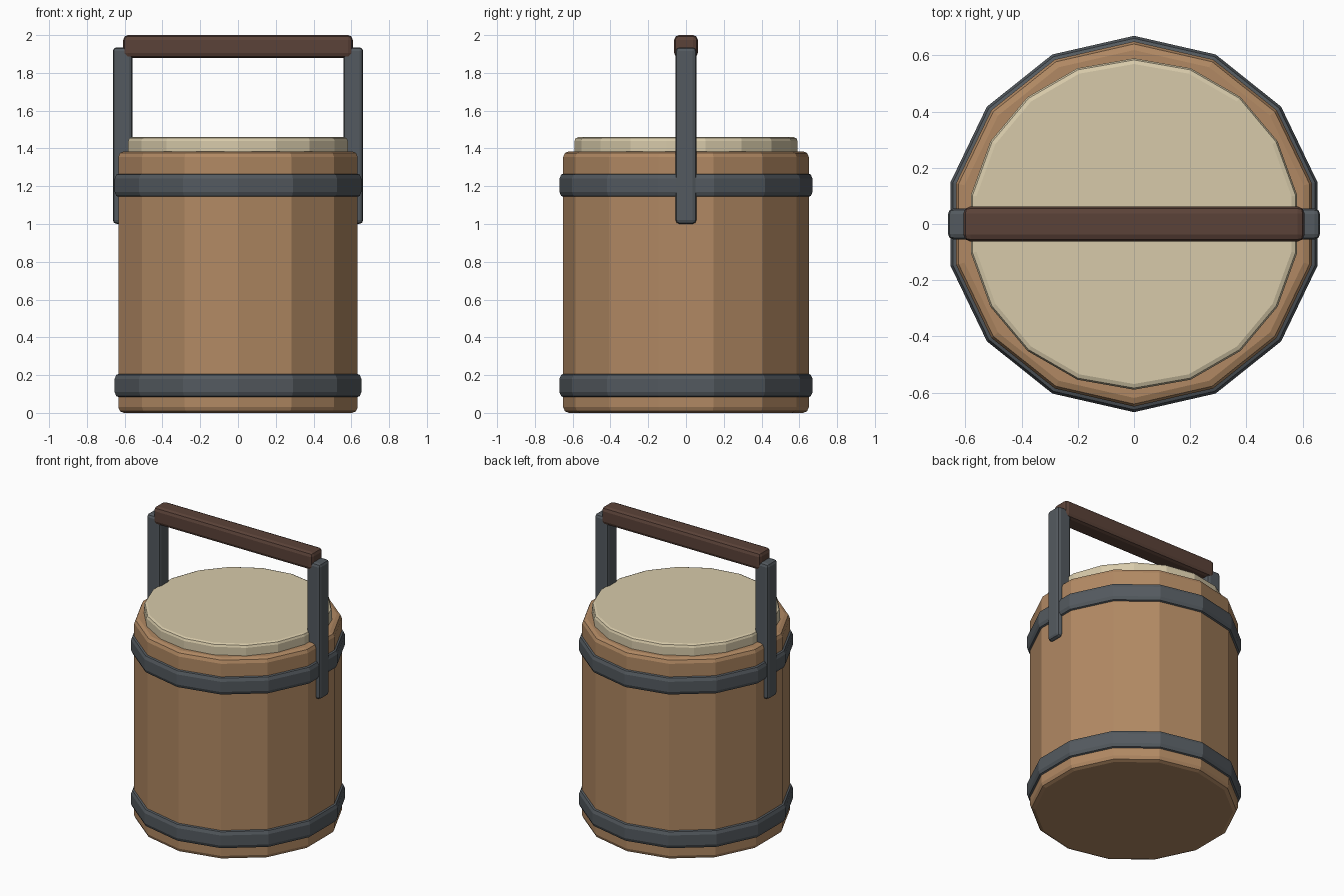
import bpy
import math

cube = bpy.data.objects.get("Cube")
if cube:
    bpy.data.objects.remove(cube, do_unlink=True)


def material(name, rgb):
    mat = bpy.data.materials.new(name)
    mat.use_nodes = True
    color = (*rgb, 1.0)
    mat.diffuse_color = color
    mat.node_tree.nodes["Principled BSDF"].inputs["Base Color"].default_value = color
    return mat


wood = material("warm wood", (0.44, 0.25, 0.125))
cream = material("pale cream wood", (0.68, 0.59, 0.40))
iron = material("dark iron", (0.088, 0.102, 0.115))
dark_wood = material("dark brown wood", (0.105, 0.055, 0.04))


def finish(obj, name, mat, bevel):
    obj.name = name
    obj.data.materials.append(mat)
    mod = obj.modifiers.new("Soft edges", "BEVEL")
    mod.width = bevel
    mod.segments = 2
    mod.limit_method = "ANGLE"
    mod.angle_limit = math.radians(40)
    return obj


def drum(name, sides, radius, z0, z1, mat, bevel):
    """Upright prism with a corner pointing along y."""
    bpy.ops.mesh.primitive_cylinder_add(
        vertices=sides, radius=radius, depth=z1 - z0, location=(0, 0, (z0 + z1) / 2))
    return finish(bpy.context.object, name, mat, bevel)


def block(name, center, size, mat, bevel):
    bpy.ops.mesh.primitive_cube_add(size=1, location=center)
    obj = bpy.context.object
    for v in obj.data.vertices:
        v.co = [c * s for c, s in zip(v.co, size)]
    return finish(obj, name, mat, bevel)


# Bucket body and lid
drum("bucket_body", 14, 0.65, 0.0, 1.385, wood, 0.03)
drum("lid", 18, 0.59, 1.34, 1.46, cream, 0.02)

# Iron hoops
for name, z in (("lower_hoop", 0.08), ("upper_hoop", 1.14)):
    drum(name, 14, 0.67, z, z + 0.13, iron, 0.03)

# Handle: two iron uprights and a wooden grip
for name, side in (("left_upright", 1), ("right_upright", -1)):
    block(name, (side * 0.61, 0, 1.468), (0.105, 0.11, 0.935), iron, 0.02)
block("handle_grip", (0, 0, 1.94), (1.215, 0.125, 0.12), dark_wood, 0.025)
